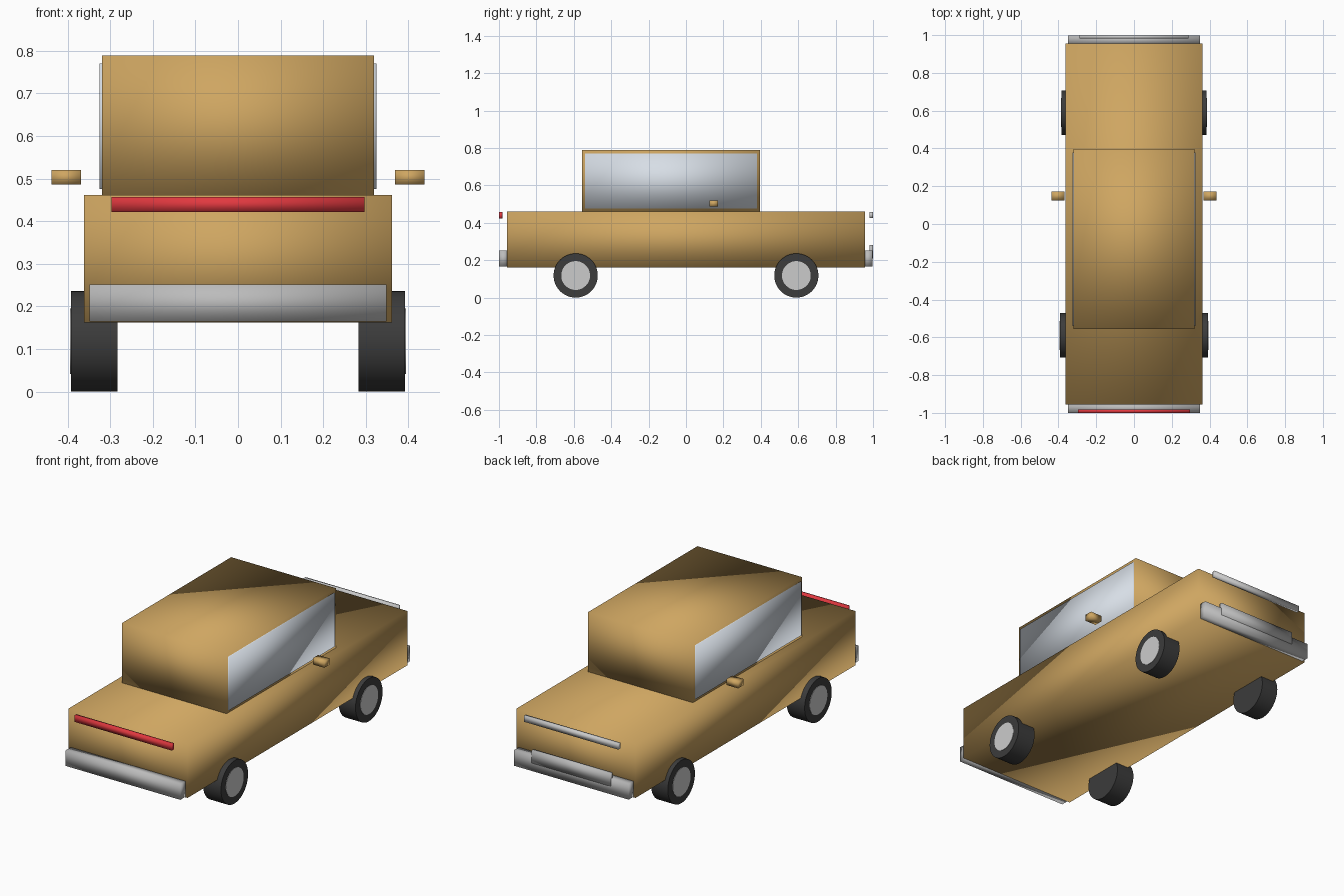
import bpy
import math

if "Cube" in bpy.data.objects:
    bpy.data.objects.remove(bpy.data.objects["Cube"])


def material(name, r, g, b):
    m = bpy.data.materials.new(name)
    m.diffuse_color = (r, g, b, 1)
    m.use_nodes = True
    m.node_tree.nodes["Principled BSDF"].inputs["Base Color"].default_value = m.diffuse_color
    return m


PAINT = material("gold_paint", 0.62, 0.38, 0.12)
GLASS = material("pale_glass", 0.68, 0.73, 0.79)
CHROME = material("chrome_grey", 0.5, 0.5, 0.5)
WHITE = material("light_white", 0.8, 0.8, 0.82)
RED = material("red_lens", 0.75, 0.04, 0.05)
RUBBER = material("rubber", 0.045, 0.045, 0.045)


def box(name, x, y, z, mat):
    """Box spanning the given (min, max) ranges, smooth shaded."""
    bpy.ops.mesh.primitive_cube_add(size=1, location=[sum(r) / 2 for r in (x, y, z)])
    ob = bpy.context.object
    ob.name = name
    ob.scale = [r[1] - r[0] for r in (x, y, z)]
    bpy.ops.object.transform_apply(location=False, rotation=False, scale=True)
    ob.data.materials.append(mat)
    bpy.ops.object.shade_smooth()
    return ob


def disc(name, x0, x1, y, z, radius, mat):
    """Cylinder along x between x0 and x1."""
    bpy.ops.mesh.primitive_cylinder_add(
        vertices=48, radius=radius, depth=abs(x1 - x0),
        location=((x0 + x1) / 2, y, z), rotation=(0, math.pi / 2, 0))
    ob = bpy.context.object
    ob.name = name
    ob.data.materials.append(mat)
    bpy.ops.object.shade_smooth_by_angle(angle=math.radians(35))
    return ob


# Body and cabin
box("body", (-0.362, 0.362), (-0.956, 0.956), (0.162, 0.461), PAINT)
box("cabin", (-0.319, 0.319), (-0.555, 0.396), (0.455, 0.789), PAINT)

# Bumpers, light strips and number plate
box("front_bumper", (-0.349, 0.349), (-1.0, -0.95), (0.165, 0.251), CHROME)
box("rear_bumper", (-0.349, 0.349), (0.95, 0.997), (0.165, 0.251), CHROME)
box("red_light_strip", (-0.297, 0.297), (-1.0, -0.982), (0.422, 0.457), RED)
box("white_light_strip", (-0.288, 0.288), (0.982, 1.0), (0.425, 0.457), WHITE)
box("plate", (-0.24, 0.24), (0.982, 1.0), (0.21, 0.28), CHROME)

# Mirrored side parts
for side, s in (("right", 1), ("left", -1)):
    box(side + "_window", sorted((s * 0.305, s * 0.325)),
        (-0.541, 0.379), (0.476, 0.77), GLASS)
    box(side + "_mirror", sorted((s * 0.368, s * 0.438)),
        (0.125, 0.172), (0.486, 0.52), PAINT)
    for end, y, outer in (("front", -0.59, 0.392), ("rear", 0.59, 0.385)):
        disc(f"{end}_{side}_tyre", s * 0.283, s * outer, y, 0.118, 0.118, RUBBER)
        disc(f"{end}_{side}_hubcap", s * 0.35, s * (outer + 0.002), y, 0.118, 0.077, WHITE)
